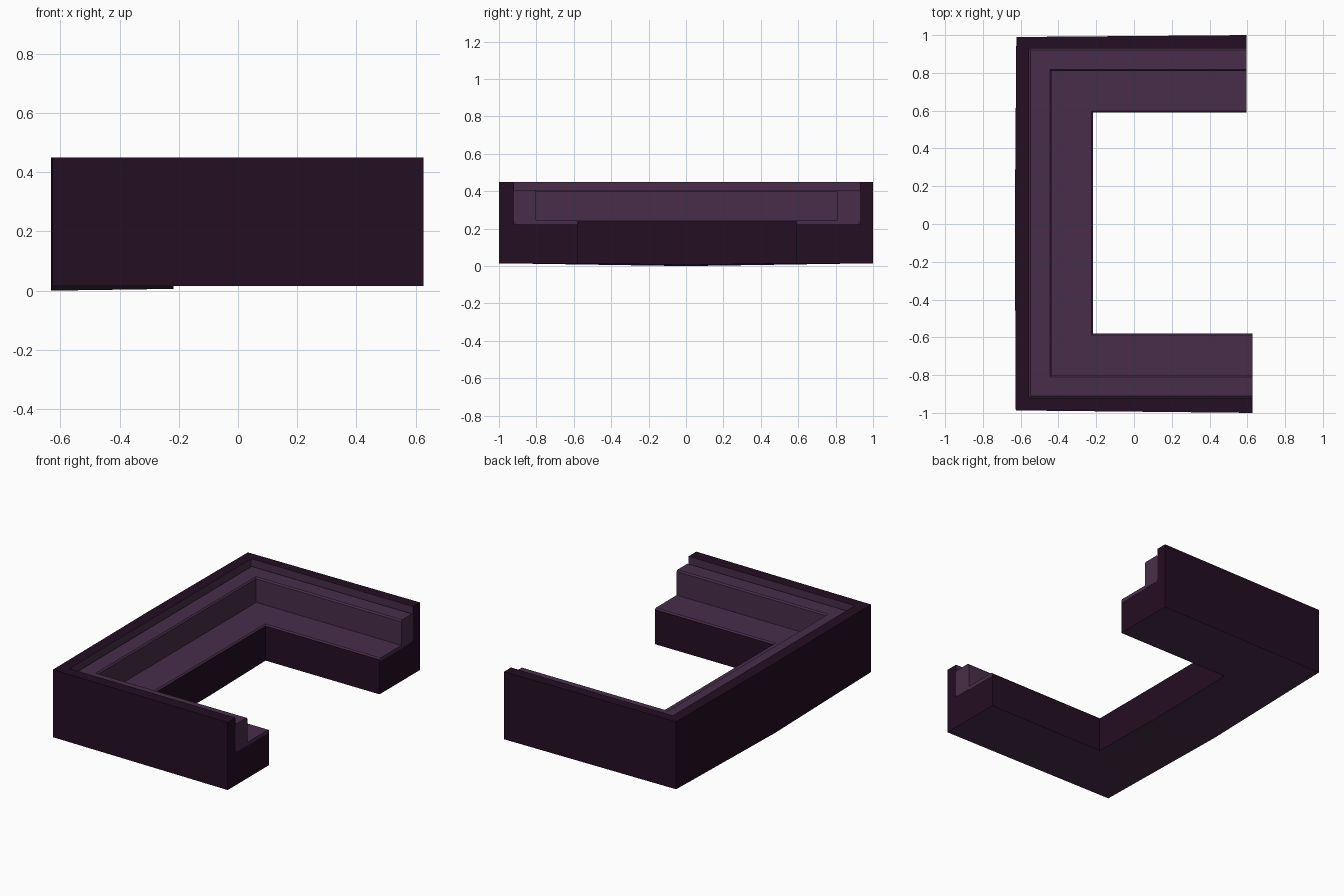
import bpy, bmesh

if "Cube" in bpy.data.objects:
    bpy.data.objects.remove(bpy.data.objects["Cube"])


def material(name, rgb):
    m = bpy.data.materials.new(name)
    m.diffuse_color = (*rgb, 1.0)
    m.use_nodes = True
    m.node_tree.nodes["Principled BSDF"].inputs["Base Color"].default_value = m.diffuse_color
    return m


DARK, LIGHT = 0, 1
mats = [material("dark plum frame", (0.0176, 0.0044, 0.0160)),
        material("dusty purple cushion", (0.064, 0.027, 0.068))]

# U-shaped path around the outside: clean line, and slightly bowed outer skin
clean = [(0.627, -0.99), (-0.627, -0.99), (-0.627, 0), (-0.627, 1.0), (0.595, 1.0)]
bowed = [(0.627, -1.0), (-0.626, -0.987), (-0.631, 0), (-0.623, 0.99), (0.595, 1.0)]
inward = [(0, 1), (1, 1), (1, 0), (1, -1), (0, -1)]


def sweep(name, profile, colours, end_colour):
    """Sweep a closed (distance inward, height) profile; one colour per profile edge."""
    bm = bmesh.new()
    rings = []
    for i in range(5):
        ring = []
        for d, z in profile:
            px, py = (bowed if d == 0 else clean)[i]
            if i == 2 and z < 0.02:          # underside sags a little mid-back
                z = 0.0 if d == 0 else 0.006
            ring.append(bm.verts.new((px + inward[i][0] * d, py + inward[i][1] * d, z)))
        rings.append(ring)
    n = len(profile)
    for a, b in zip(rings, rings[1:]):
        for k in range(n):
            j = (k + 1) % n
            f = bm.faces.new((a[k], a[j], b[j], b[k]))
            f.material_index = colours[k]
    for ring in (rings[0], rings[-1]):
        bm.faces.new(ring).material_index = end_colour
    bmesh.ops.recalc_face_normals(bm, faces=bm.faces)
    me = bpy.data.meshes.new(name)
    bm.to_mesh(me)
    bm.free()
    for m in mats:
        me.materials.append(m)
    ob = bpy.data.objects.new(name, me)
    bpy.context.collection.objects.link(ob)
    return ob


# frame: outer wall, rim, lined inner wall, seat base and underside
sweep("sofa_frame",
      [(0, 0.015), (0, 0.45), (0.07, 0.45), (0.07, 0.225), (0.41, 0.225), (0.41, 0.015)],
      [DARK, DARK, LIGHT, LIGHT, DARK, LIGHT], DARK)

# backrest cushion with softened corners
sweep("back_cushion",
      [(0.078, 0.226), (0.071, 0.236), (0.071, 0.40), (0.08, 0.407),
       (0.181, 0.407), (0.189, 0.398), (0.189, 0.226)],
      [LIGHT] * 7, LIGHT)

# thin seat pad with chamfered front edge and dark edge band
sweep("seat_pad",
      [(0.189, 0.225), (0.189, 0.246), (0.402, 0.246), (0.41, 0.238), (0.41, 0.225)],
      [LIGHT, LIGHT, LIGHT, DARK, LIGHT], LIGHT)
